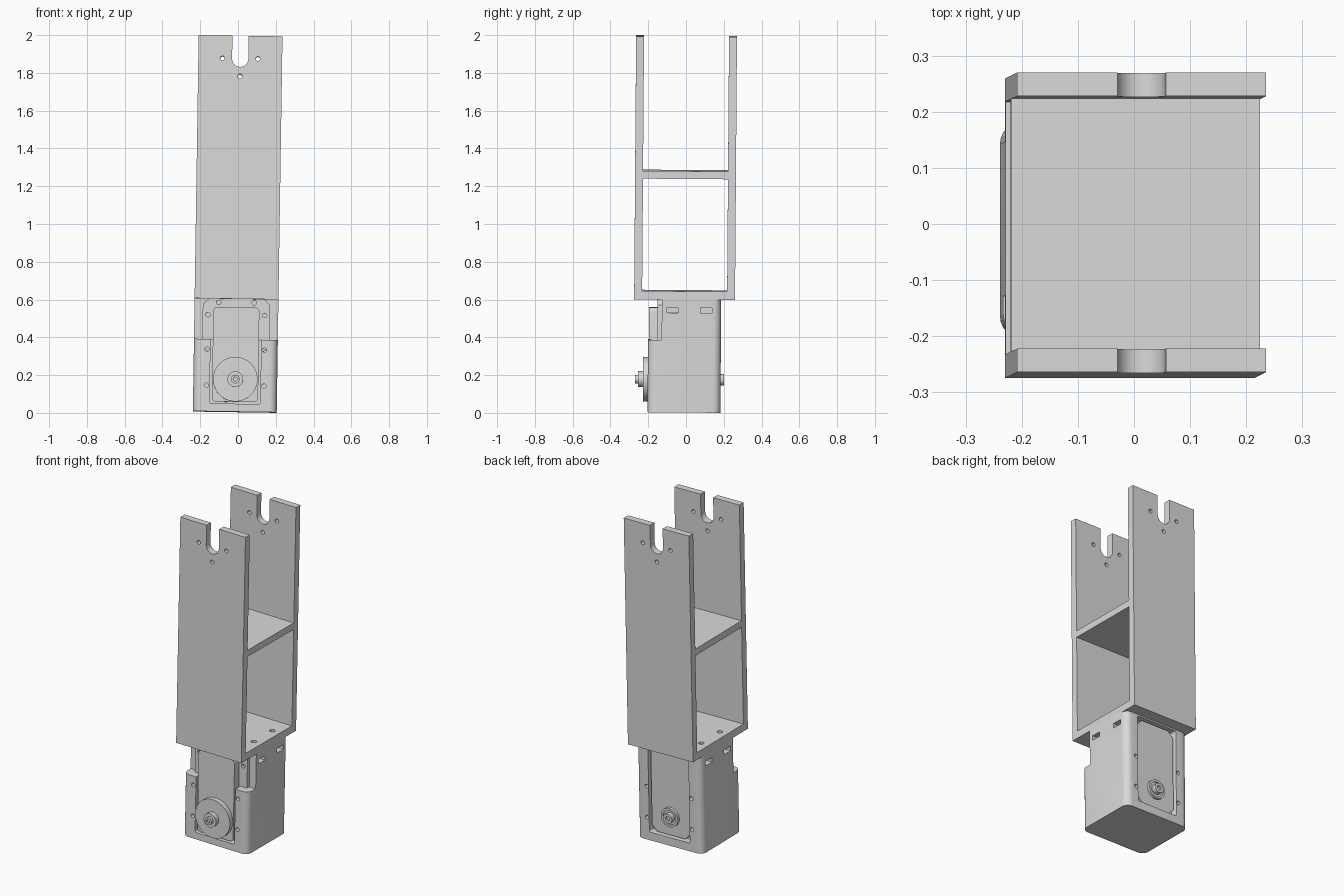
import bpy, bmesh, math
from mathutils import Matrix, Vector

cube = bpy.data.objects.get("Cube")
if cube:
    bpy.data.objects.remove(cube)

grey = bpy.data.materials.new("light_grey")
grey.use_nodes = True
grey.diffuse_color = (0.7, 0.7, 0.7, 1)
grey.node_tree.nodes["Principled BSDF"].inputs["Base Color"].default_value = (0.7, 0.7, 0.7, 1)

# The whole limb leans slightly sideways and backwards
LEAN = (Matrix.Translation((-0.017, -0.012, 0.005))
        @ Matrix.Rotation(0.0154, 4, 'Y') @ Matrix.Rotation(-0.0075, 4, 'X'))


def prism(bm, outline, low, high, axis):
    """Extrude an outline along y (outline is x, z) or z (outline is x, y)."""
    def place(p, d):
        return (p[0], d, p[1]) if axis == 'Y' else (p[0], p[1], d)
    a = [bm.verts.new(place(p, low)) for p in outline]
    b = [bm.verts.new(place(p, high)) for p in outline]
    faces = [bm.faces.new(a), bm.faces.new(b)]
    for i in range(len(a)):
        j = (i + 1) % len(a)
        faces.append(bm.faces.new((a[i], a[j], b[j], b[i])))
    bmesh.ops.recalc_face_normals(bm, faces=faces)


def rounded(x, low, high, r, steps=6):
    """Rounded rectangle outline; one step gives chamfered corners."""
    corners = [(x - r, high - r, 0), (r - x, high - r, 1), (r - x, low + r, 2), (x - r, low + r, 3)]
    return [(cx + r * math.cos((q + k / steps) * math.pi / 2),
             cy + r * math.sin((q + k / steps) * math.pi / 2))
            for cx, cy, q in corners for k in range(steps + 1)]


def disc(x, y, r, n=24):
    return [(x + r * math.cos(math.tau * k / n), y + r * math.sin(math.tau * k / n)) for k in range(n)]


def box(bm, x, y, z):
    prism(bm, [(x[0], y[0]), (x[1], y[0]), (x[1], y[1]), (x[0], y[1])], z[0], z[1], 'Z')


def make(name, bm):
    me = bpy.data.meshes.new(name)
    bm.to_mesh(me)
    bm.free()
    me.materials.append(grey)
    ob = bpy.data.objects.new(name, me)
    bpy.context.collection.objects.link(ob)
    return ob


def cut(ob, build):
    """Cut the solids drawn by build out of ob."""
    bm = bmesh.new()
    build(bm)
    cutter = make("cutter", bm)
    cutter.hide_render = True
    mod = ob.modifiers.new("cut", 'BOOLEAN')
    mod.operation = 'DIFFERENCE'
    mod.solver = 'EXACT'
    mod.object = cutter
    graph = bpy.context.evaluated_depsgraph_get()
    me = bpy.data.meshes.new_from_object(ob.evaluated_get(graph))
    ob.modifiers.clear()
    ob.data = me
    bpy.data.objects.remove(cutter)


parts = []


def part(name, build, *cuts):
    bm = bmesh.new()
    build(bm)
    ob = make(name, bm)
    for c in cuts:
        cut(ob, c)
    ob.data.transform(LEAN)
    parts.append(ob)


# Bracket: two long walls, base plate and middle shelf
def bracket_rooms(bm):
    for z in ((0.642, 1.237), (1.278, 2.2)):
        box(bm, (-0.4, 0.4), (-0.225, 0.225), z)


def bracket_notch(bm):
    r, z = 0.043, 1.868
    arc = [(r * math.cos(a), z + r * math.sin(a))
           for a in (math.pi * (1 + k / 12) for k in range(13))]
    prism(bm, arc + [(r, 2.2), (-r, 2.2)], -0.4, 0.4, 'Y')


def bracket_holes(bm):
    for x, z in ((-0.094, 1.87), (0.094, 1.87), (0, 1.775)):
        prism(bm, disc(x, z, 0.012, 16), -0.4, 0.4, 'Y')
    for x in (-0.17, 0.17):
        for y in (-0.07, 0.11):
            prism(bm, disc(x, y, 0.016, 16), 0.5, 0.8, 'Z')


part("bracket", lambda bm: box(bm, (-0.222, 0.222), (-0.267, 0.267), (0.597, 1.99)),
     bracket_rooms, bracket_notch, bracket_holes)


# Case with front and back openings, a stepped front and nut slots
def case_front_opening(bm):
    prism(bm, rounded(0.134, 0.042, 0.8, 0.01), -0.4, -0.15, 'Y')


def case_step(bm):
    box(bm, (-0.4, 0.4), (-0.4, -0.12), (0.383, 0.8))


def case_back_opening(bm):
    prism(bm, rounded(0.138, 0.05, 0.588, 0.01), 0.15, 0.4, 'Y')


def case_holes(bm):
    for x in (-0.152, 0.152):
        for z in (0.138, 0.328):
            for y in ((-0.4, -0.12), (0.12, 0.4)):
                prism(bm, disc(x, z, 0.012, 16), y[0], y[1], 'Y')
    for x in ((-0.4, -0.15), (0.15, 0.4)):
        for y in (-0.065, 0.115):
            box(bm, x, (y - 0.031, y + 0.031), (0.528, 0.556))


part("servo_case", lambda bm: prism(bm, rounded(0.222, -0.192, 0.194, 0.04), 0, 0.598, 'Z'),
     case_front_opening, case_step, case_back_opening, case_holes)

# Servo body: rounded front cover, chamfered back cover
part("servo_front_cover", lambda bm: prism(bm, rounded(0.122, 0.052, 0.553, 0.022), -0.188, -0.1, 'Y'))
part("servo_back_cover", lambda bm: prism(bm, rounded(0.13, 0.058, 0.58, 0.035, 1), 0.1, 0.178, 'Y'))


# Mounting flange behind the front cover
def flange_holes(bm):
    for x, z in ((0.094, 0.578), (0.15, 0.512)):
        for s in (-1, 1):
            prism(bm, disc(s * x, z, 0.012, 16), -0.3, -0.125, 'Y')


part("mounting_flange", lambda bm: prism(bm, rounded(0.178, 0.32, 0.597, 0.03, 1), -0.142, -0.11, 'Y'),
     flange_holes)

# Output horn at the front, bearing at the back
HUB = 0.172
part("output_horn", lambda bm: prism(bm, disc(0, HUB, 0.118, 48), -0.217, -0.18, 'Y'))
part("horn_boss", lambda bm: prism(bm, disc(0, HUB, 0.042, 32), -0.244, -0.21, 'Y'))
part("horn_shaft", lambda bm: prism(bm, disc(0, HUB, 0.023), -0.26, -0.24, 'Y'),
     lambda bm: prism(bm, disc(0, HUB, 0.011, 16), -0.3, -0.25, 'Y'))
part("rear_bearing", lambda bm: prism(bm, disc(0, HUB, 0.058, 32), 0.17, 0.194, 'Y'),
     lambda bm: prism(bm, disc(0, HUB, 0.044, 32), 0.186, 0.3, 'Y'))
part("rear_hub", lambda bm: prism(bm, disc(0, HUB, 0.03), 0.17, 0.212, 'Y'),
     lambda bm: prism(bm, disc(0, HUB, 0.014, 16), 0.2, 0.3, 'Y'))

# Smooth round walls, keep edges sharp
bpy.ops.object.select_all(action='DESELECT')
for ob in parts:
    ob.select_set(True)
bpy.context.view_layer.objects.active = parts[0]
bpy.ops.object.shade_smooth_by_angle(angle=math.radians(30))
